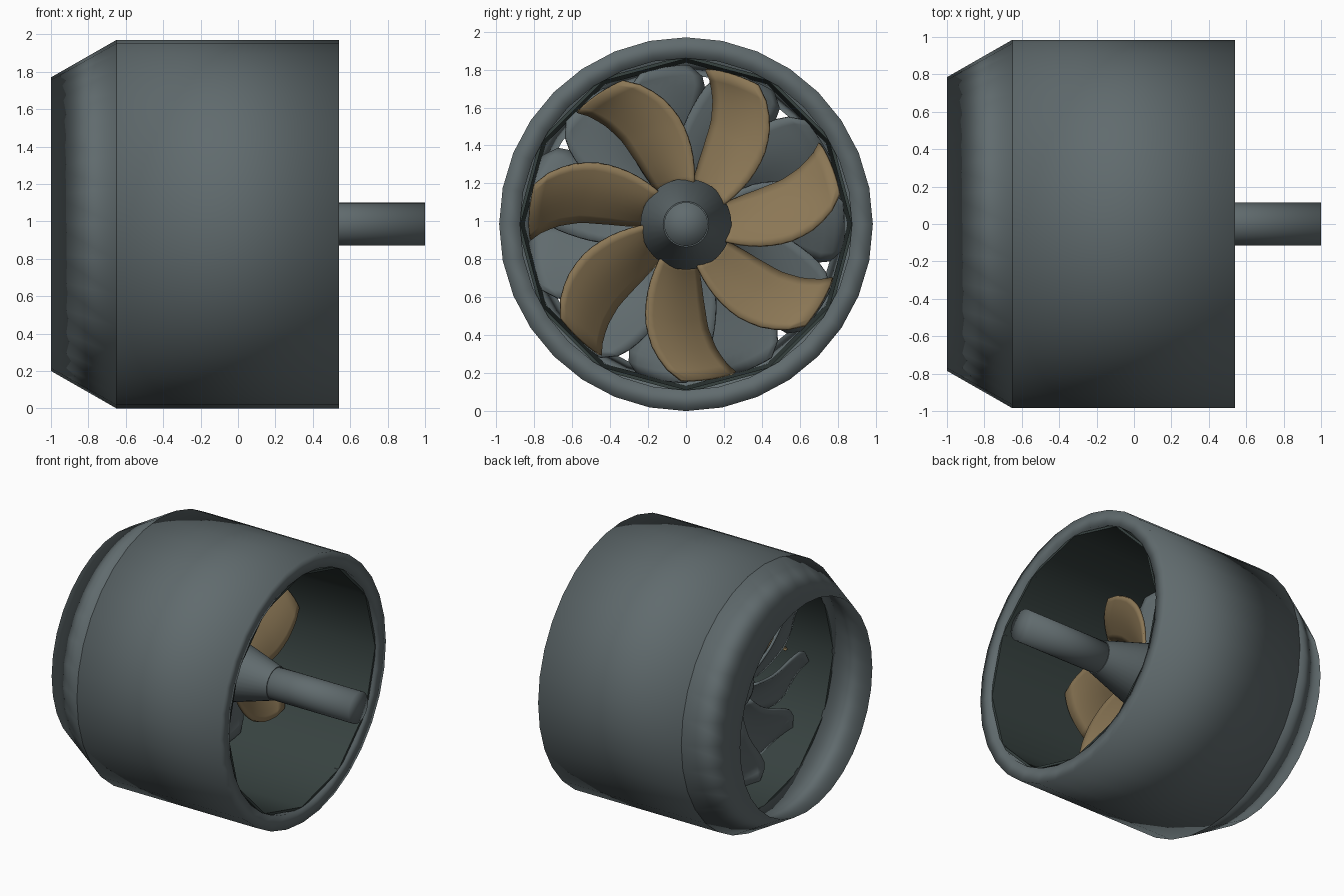
import bpy, bmesh, math

if "Cube" in bpy.data.objects:
    bpy.data.objects.remove(bpy.data.objects["Cube"])

AXIS_Z = 0.985


def material(name, rgb):
    m = bpy.data.materials.new(name)
    m.diffuse_color = (*rgb, 1)
    m.use_nodes = True
    m.node_tree.nodes["Principled BSDF"].inputs["Base Color"].default_value = m.diffuse_color
    return m


GREY = material("slate_grey", (0.118, 0.147, 0.155))
DARK = material("dark_green_grey", (0.038, 0.054, 0.051))
BRASS = material("brass", (0.26, 0.185, 0.092))


def finish(bm, name, mat, angle):
    bmesh.ops.remove_doubles(bm, verts=bm.verts, dist=1e-5)
    bmesh.ops.recalc_face_normals(bm, faces=bm.faces)
    me = bpy.data.meshes.new(name)
    bm.to_mesh(me)
    bm.free()
    me.materials.append(mat)
    ob = bpy.data.objects.new(name, me)
    bpy.context.collection.objects.link(ob)
    bpy.ops.object.select_all(action='DESELECT')
    ob.select_set(True)
    bpy.context.view_layer.objects.active = ob
    bpy.ops.object.shade_smooth_by_angle(angle=math.radians(angle))
    return ob


def ring_point(x, r, a):
    return (x, r * math.cos(a), AXIS_Z + r * math.sin(a))


def lathe(name, profile, sides, mat, angle=30):
    """Spin a closed loop of (x, radius) points round the long axis."""
    bm = bmesh.new()
    rings = [[bm.verts.new(ring_point(x, r, 2 * math.pi * i / sides)) for i in range(sides)]
             for x, r in profile]
    for p, q in zip(rings, rings[1:] + rings[:1]):
        if p[0].co.y < 1e-6 and q[0].co.y < 1e-6:
            continue
        for i in range(sides):
            j = (i + 1) % sides
            bm.faces.new((p[i], p[j], q[j], q[i]))
    return finish(bm, name, mat, angle)


def lerp_table(table, r):
    for (r0, a0, b0), (r1, a1, b1) in zip(table, table[1:]):
        if r <= r1 + 1e-6:
            t = (r - r0) / (r1 - r0)
            return a0 + (a1 - a0) * t, b0 + (b1 - b0) * t
    return table[-1][1:]


def blade_set(name, count, outline, x_mid, pitch, cup, mirror, turn, mat):
    """Swept, pitched and slightly cupped blades; outline = radius, leading, trailing degrees."""
    bm = bmesh.new()
    rows, cols = 12, 8
    r0, r1 = outline[0][0], outline[-1][0]
    for k in range(count):
        grid = []
        for i in range(rows + 1):
            r = r0 + (r1 - r0) * i / rows
            lead, trail = lerp_table(outline, r)
            row = []
            for j in range(cols + 1):
                t = j / cols
                a = math.radians(mirror * (lead + (trail - lead) * t) + turn + 360 * k / count)
                x = x_mid + pitch * (0.5 - t) + cup * math.sin(math.pi * t)
                row.append(bm.verts.new(ring_point(x, r, a)))
            grid.append(row)
        for i in range(rows):
            for j in range(cols):
                bm.faces.new((grid[i][j], grid[i + 1][j], grid[i + 1][j + 1], grid[i][j + 1]))
    ob = finish(bm, name, mat, 40)
    mod = ob.modifiers.new("thickness", 'SOLIDIFY')
    mod.thickness = 0.02
    mod.offset = 0
    return ob


# Cylindrical casing with a soft-shaded rear lip
lathe("casing", [(-0.65, 0.985), (0.54, 0.985), (0.54, 0.875), (-0.65, 0.875)],
      32, GREY, angle=120)

# Tapered inlet ring
lathe("inlet", [(-1, 0.785), (-0.65, 0.985), (-0.62, 0.85)], 32, GREY, angle=175)

# Faceted dark liner
lathe("liner", [(-0.63, 0.875), (0.53, 0.89), (0.53, 0.872), (-0.63, 0.852)], 12, DARK, angle=35)

# Hub with rounded nose and rear cone
lathe("hub", [(-0.52, 0), (-0.51, 0.07), (-0.47, 0.14), (-0.40, 0.205), (-0.30, 0.235),
              (-0.10, 0.24), (0.32, 0.12), (0.32, 0)], 32, GREY, angle=60)

# Drive shaft
lathe("shaft", [(0.1, 0), (0.1, 0.115), (1.0, 0.115), (1.0, 0)], 32, GREY, angle=100)

# Rotor blades
rotor = [(0.2, 78, 131), (0.4, 86, 128), (0.55, 93, 127), (0.68, 101, 129),
         (0.78, 109, 132), (0.825, 114, 134)]
blade_set("rotor_blades", 7, rotor, -0.16, 0.2, 0.03, 1, 0, BRASS)

# Broad round-tipped fixed vanes in front of the rotor
vanes = [(0.2, 85, 122), (0.4, 88, 126), (0.6, 97, 133), (0.72, 102, 135),
         (0.79, 106, 133), (0.835, 111, 128)]
blade_set("stator_vanes", 11, vanes, -0.37, 0.14, 0.02, -1, 184.5, GREY)
